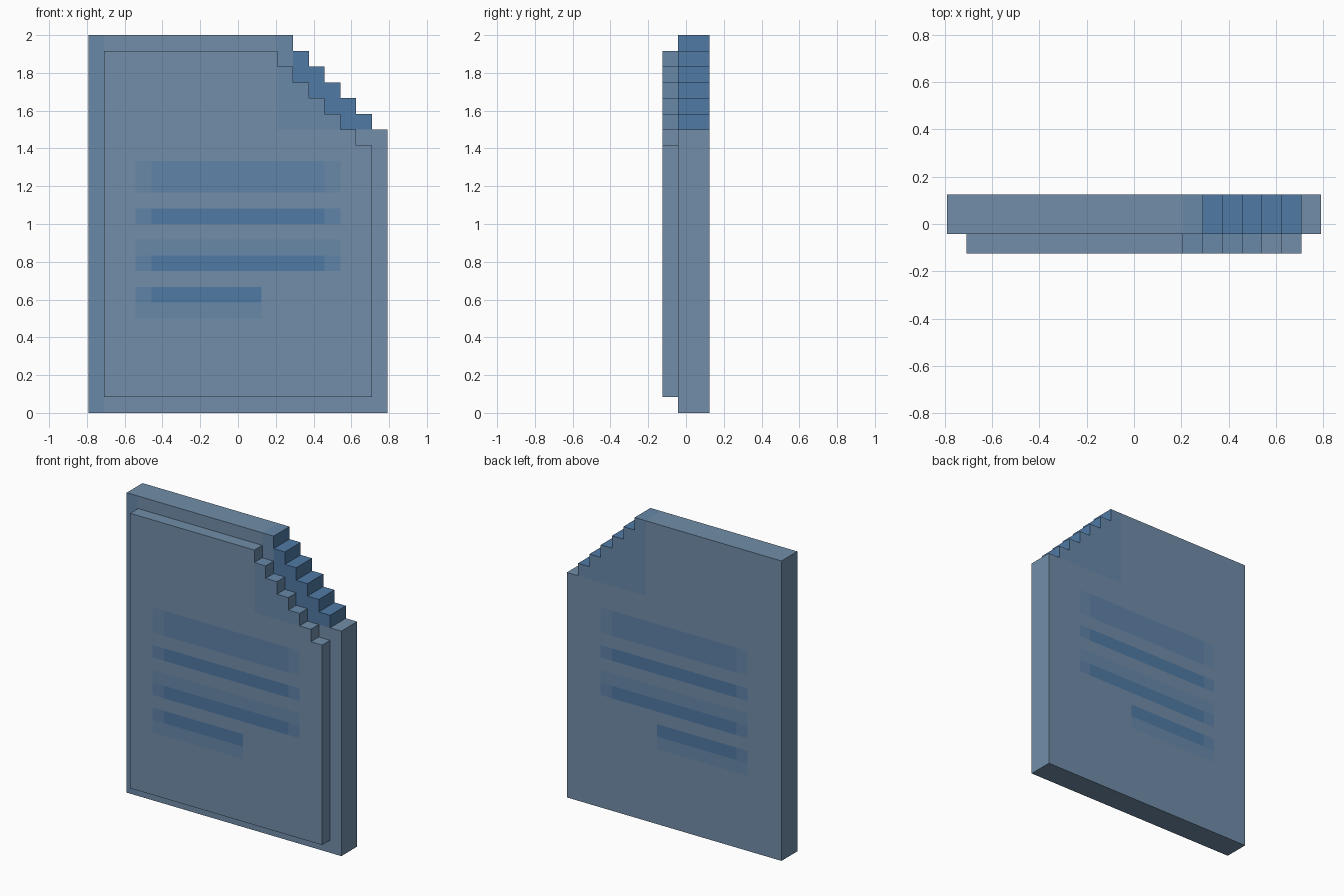
import bpy, bmesh

if "Cube" in bpy.data.objects:
    bpy.data.objects.remove(bpy.data.objects["Cube"])

U = 1 / 12  # one step of the blocky grid


def material(name, rgb):
    m = bpy.data.materials.new(name)
    m.diffuse_color = (*rgb, 1)
    m.use_nodes = True
    m.node_tree.nodes["Principled BSDF"].inputs["Base Color"].default_value = m.diffuse_color
    return m


# paper colour followed by three strengths of blue
TONES = [
    material("paper", (0.165, 0.270, 0.395)),
    material("pale_blue", (0.138, 0.250, 0.395)),
    material("mid_blue", (0.115, 0.228, 0.393)),
    material("strong_blue", (0.080, 0.193, 0.375)),
]

# text lines in grid steps: z low, z high, right end, tone of core, tone of ends
LINES = [
    (14, 16, 6.5, 2, 1),
    (12, 13, 6.5, 3, 2),
    (10, 11, 6.5, 1, 1),
    (9, 10, 6.5, 3, 2),
    (7, 8, 1.5, 3, 2),
    (6, 7, 1.5, 1, 1),
]


def tone(x, z, normal, is_back):
    # bars of text show on the front and back faces
    if abs(normal.y) > 0.5:
        for z0, z1, right, core, end in LINES:
            if z0 < z < z1 and -6.5 < x < right:
                return core if -5.5 < x < 5.5 else end
    # tinted cut corner
    if z > 18 and 2.4 < x < 8.6:
        if is_back and normal.y < 0.5 and x > 3.4:
            return 3
        return 1
    # tinted left margin
    if is_back and normal.y < -0.5 and x < -8.5:
        return 1
    return 0


def page(name, half, z0, z1, y0, y1, is_back):
    # sheet outline with a staircase cut out of the top right corner
    pts = [(-half, z0), (half, z0)]
    for i in range(7):
        pts.append((half - i, z1 - 6 + i))
        if i < 6:
            pts.append((half - i - 1, z1 - 6 + i))
    pts.append((-half, z1))

    bm = bmesh.new()
    face = bm.faces.new([bm.verts.new((x, y0, z)) for x, z in pts])
    ext = bmesh.ops.extrude_face_region(bm, geom=[face])
    verts = [g for g in ext["geom"] if isinstance(g, bmesh.types.BMVert)]
    bmesh.ops.translate(bm, verts=verts, vec=(0, y1 - y0, 0))

    # split the faces along the colour borders
    cuts = [((x, 0, 0), (1, 0, 0)) for x in
            (-8.5, -6.5, -5.5, 1.5, 2.5, 3.5, 5.5, 6.5, 8.5)]
    cuts += [((0, 0, z), (0, 0, 1)) for z in
             (6, 7, 8, 9, 10, 11, 12, 13, 14, 16, 18)]
    for co, no in cuts:
        geom = bm.verts[:] + bm.edges[:] + bm.faces[:]
        bmesh.ops.bisect_plane(bm, geom=geom, dist=1e-4, plane_co=co, plane_no=no)
    bmesh.ops.recalc_face_normals(bm, faces=bm.faces[:])
    bm.normal_update()
    for f in bm.faces:
        c = f.calc_center_bounds()
        f.material_index = tone(c.x, c.z, f.normal, is_back)
    bmesh.ops.scale(bm, vec=(U, U, U), verts=bm.verts[:])

    mesh = bpy.data.meshes.new(name)
    bm.to_mesh(mesh)
    bm.free()
    for m in TONES:
        mesh.materials.append(m)
    bpy.context.collection.objects.link(bpy.data.objects.new(name, mesh))


# thick backing sheet and the smaller raised front sheet
page("backing_sheet", 9.5, 0, 24, -0.5, 1.5, True)
page("front_sheet", 8.5, 1, 23, -1.5, -0.5, False)
